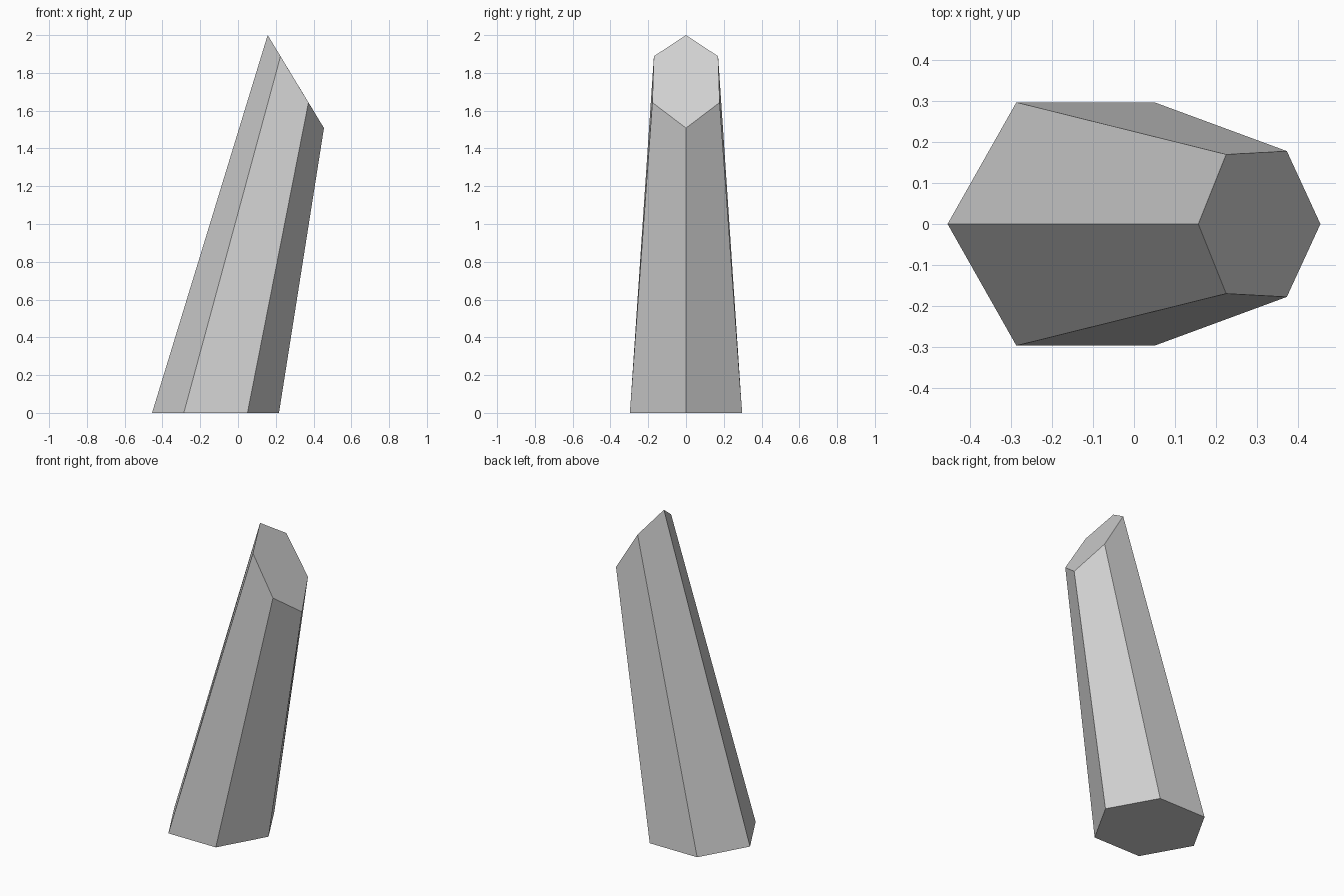
import bpy
import bmesh

cube = bpy.data.objects.get("Cube")
if cube:
    bpy.data.objects.remove(cube, do_unlink=True)

# Plain grey stone
grey = bpy.data.materials.new("light_grey")
grey.use_nodes = True
colour = (0.64, 0.64, 0.64, 1)
grey.diffuse_color = colour
grey.node_tree.nodes["Principled BSDF"].inputs["Base Color"].default_value = colour

# Half outlines from the -x ridge to the +x ridge
base_half = [(-0.455, 0, 0), (-0.287, 0.297, 0), (0.05, 0.297, 0), (0.217, 0, 0)]
tip_half = [(0.157, 0, 2), (0.225, 0.17, 1.888), (0.373, 0.178, 1.643), (0.455, 0, 1.508)]


def mirrored_ring(bm, half):
    """Close a half outline by mirroring its inner points across y = 0."""
    back = [(x, -y, z) for x, y, z in reversed(half[1:-1])]
    return [bm.verts.new(p) for p in half + back]


# Leaning, tapered six-sided shaft with a slanted end
bm = bmesh.new()
base = mirrored_ring(bm, base_half)
tip = mirrored_ring(bm, tip_half)
bm.faces.new(base)
bm.faces.new(tip)
for i in range(len(base)):
    j = (i + 1) % len(base)
    bm.faces.new((base[i], base[j], tip[j], tip[i]))
bmesh.ops.recalc_face_normals(bm, faces=bm.faces)

mesh = bpy.data.meshes.new("crystal_shaft")
bm.to_mesh(mesh)
bm.free()
mesh.materials.append(grey)
shaft = bpy.data.objects.new("crystal_shaft", mesh)
bpy.context.collection.objects.link(shaft)
